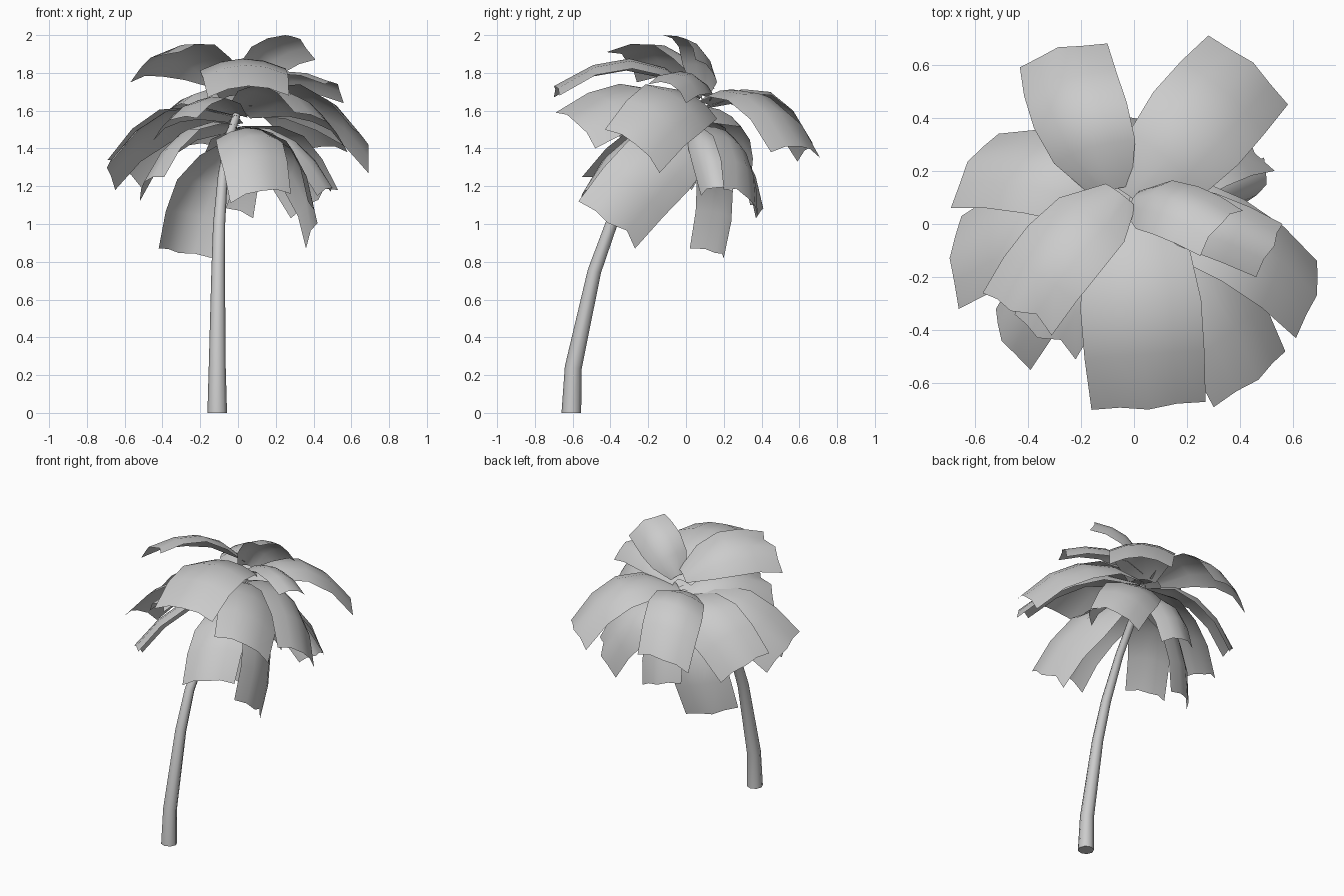
import bpy, bmesh
from mathutils import Vector as V

if "Cube" in bpy.data.objects:
    bpy.data.objects.remove(bpy.data.objects["Cube"])


def make(name, bm):
    bmesh.ops.recalc_face_normals(bm, faces=bm.faces)
    me = bpy.data.meshes.new(name)
    bm.to_mesh(me)
    bm.free()
    ob = bpy.data.objects.new(name, me)
    bpy.context.collection.objects.link(ob)
    bpy.ops.object.select_all(action='DESELECT')
    ob.select_set(True)
    bpy.context.view_layer.objects.active = ob
    bpy.ops.object.shade_smooth_by_angle(angle=0.8)
    return ob


# Leaning trunk: rings of eight along a path (x, y, z, radius)
path = [(-.11, -.607, 0, .052), (-.11, -.597, .24, .045), (-.105, -.485, .75, .036),
        (-.10, -.395, 1.0, .032), (-.08, -.24, 1.26, .026), (-.04, -.03, 1.48, .024),
        (0, .09, 1.60, .02)]
bm = bmesh.new()
rings = []
for i, (x, y, z, r) in enumerate(path):
    a, b = V(path[max(i - 1, 0)][:3]), V(path[min(i + 1, len(path) - 1)][:3])
    d = V((0, 0, 1)) if i == 0 else (b - a).normalized()
    ring = bmesh.ops.create_circle(bm, segments=8, radius=r)['verts']
    q = V((0, 0, 1)).rotation_difference(d)
    for v in ring:
        v.co = q @ v.co + V((x, y, z))
    rings.append(ring)
for p, q in zip(rings, rings[1:]):
    for k in range(8):
        bm.faces.new((p[k], p[(k + 1) % 8], q[(k + 1) % 8], q[k]))
bm.faces.new(rings[0])
bm.faces.new(rings[-1])
make("trunk", bm)


def frond(name, root_z, c1, c2, rise=.15, notch=0, root_xy=(0, .08)):
    """Arched, broad leaf from the crown to a tip between corners c1 and c2."""
    c1, c2 = V(c1), V(c2)
    tip, edge = (c1 + c2) / 2, c2 - c1
    root = V((*root_xy, root_z))
    chord = tip - root
    n = chord.cross(edge).normalized()
    if n.z < 0:
        n = -n
    bulge = (n + V((0, 0, .6))).normalized()
    # the leaf is level across at the root and twists toward its tip edge
    flat = V((0, 0, 1)).cross(chord).normalized() * edge.length
    if flat.dot(edge) < 0:
        flat = -flat
    widths = [.42, .92, 1.06, 1.05, 1.0]
    ragged = [0, 0, .015, -notch, 0]
    bm = bmesh.new()
    grid = []
    for i, w in enumerate(widths):
        t = i / 4
        mid = root + chord * t + bulge * rise * 4 * t * (1 - t)
        k = min(1, .5 + t)
        across = (flat * (1 - k) + edge * k).normalized() * edge.length
        row = []
        for j in range(5):
            s = j / 4 - .5
            p = mid + across * s * w + n * .055 * (1 - 4 * s * s) * w
            if i == 4:
                p += chord.normalized() * ragged[j]
            row.append(bm.verts.new(p))
        grid.append(row)
    for a, b in zip(grid, grid[1:]):
        for j in range(4):
            bm.faces.new((a[j], a[j + 1], b[j + 1], b[j]))
    make(name, bm)


# Upper crown
frond("top_frond_left", 1.73, (-.57, -.26, 1.75), (-.31, -.42, 1.91), .09, .03, (-.05, .11))
frond("top_frond_right", 1.70, (.41, .05, 1.87), (.25, -.12, 2.0), .06)
frond("top_frond_front", 1.66, (-.16, -.70, 1.67), (.27, -.67, 1.68), .15)
frond("top_frond_side", 1.66, (.56, 0, 1.64), (.46, -.20, 1.74), .07)

# Middle crown
frond("mid_frond_back_left", 1.62, (-.10, .68, 1.41), (-.43, .59, 1.33), .15, 0, (-.08, .12))
frond("mid_frond_back_right", 1.62, (.28, .71, 1.35), (.58, .45, 1.38))
frond("mid_frond_front_right", 1.58, (.57, -.48, 1.40), (.30, -.69, 1.59), .11)
frond("mid_frond_right", 1.60, (.69, -.14, 1.27), (.61, -.43, 1.50), .14)
frond("mid_frond_left_back", 1.55, (-.51, .34, 1.19), (-.69, .06, 1.34), .13)
frond("mid_frond_left", 1.55, (-.65, .03, 1.18), (-.66, -.32, 1.34), .12)
frond("mid_frond_front_left", 1.55, (-.45, -.34, 1.44), (-.22, -.51, 1.56), .08, .03)

# Lower, steeply drooping crown
frond("low_frond_front", 1.45, (-.04, -.56, 1.11), (.28, -.44, 1.16), .13, 0, (0, .05))
frond("low_frond_front_right", 1.48, (.37, -.57, 1.12), (.36, -.27, .87), .10, .03)
frond("low_frond_left_front", 1.50, (-.52, -.32, 1.12), (-.39, -.55, 1.25), .10)
frond("low_frond_left", 1.45, (-.42, .02, .87), (-.14, .20, .82), .09)
frond("low_frond_back_right", 1.50, (.28, .38, 1.03), (.53, .20, 1.18), .10, .03)
frond("low_frond_right", 1.50, (.49, .25, 1.17), (.42, .08, 1.15), .08)
frond("low_frond_back", 1.48, (.08, .37, 1.03), (-.20, .34, 1.10), .08)
